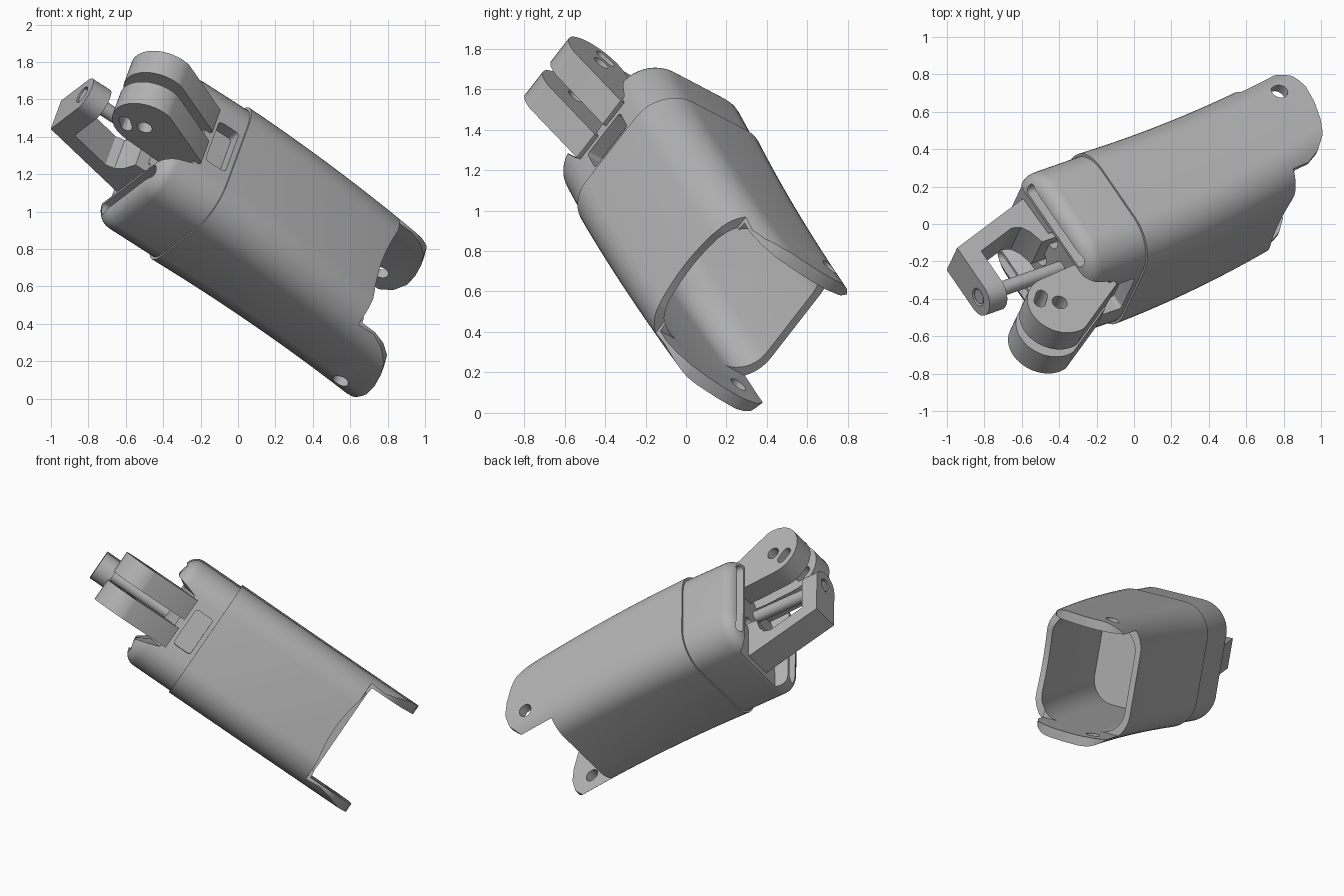
import bpy, bmesh, math
from mathutils import Matrix, Vector

if "Cube" in bpy.data.objects:
    bpy.data.objects.remove(bpy.data.objects["Cube"], do_unlink=True)

# Local frame: x along the housing, y across the lugs, z toward the bulged wall
A = Vector((.808, .283, -.517)).normalized()
B = Vector((.28, .59, .757))
B = (B - A * B.dot(A)).normalized()
C = A.cross(B)
FRAME = Matrix((A, B, C)).transposed().to_4x4()
FRAME.translation = (-.2, -.08, 1.15)

grey = bpy.data.materials.new("plain_grey")
grey.use_nodes = True
grey.diffuse_color = (.45, .45, .45, 1)
grey.node_tree.nodes["Principled BSDF"].inputs["Base Color"].default_value = (.45, .45, .45, 1)


def finish(name, bm):
    bmesh.ops.recalc_face_normals(bm, faces=bm.faces)
    mesh = bpy.data.meshes.new(name)
    bm.to_mesh(mesh)
    bm.free()
    mesh.materials.append(grey)
    ob = bpy.data.objects.new(name, mesh)
    bpy.context.scene.collection.objects.link(ob)
    ob.matrix_world = FRAME
    return ob


def loft(name, rings):
    """Skin closed rings of equal point count and cap both ends."""
    bm = bmesh.new()
    loops = [[bm.verts.new(p) for p in ring] for ring in rings]
    for r, s in zip(loops, loops[1:]):
        for i in range(len(r)):
            j = (i + 1) % len(r)
            bm.faces.new((r[i], r[j], s[j], s[i]))
    bm.faces.new(loops[0])
    bm.faces.new(loops[-1])
    return finish(name, bm)


def prism(name, outline, lo, hi):
    """Extrude an (x, z) outline along y."""
    return loft(name, [[(x, y, z) for x, z in outline] for y in (lo, hi)])


def box(name, x0, x1, y0, y1, z0, z1):
    return prism(name, [(x0, z0), (x1, z0), (x1, z1), (x0, z1)], y0, y1)


def rod(name, start, end, r, n=32):
    start, end = Vector(start), Vector(end)
    axis = (end - start).normalized()
    p = axis.orthogonal().normalized()
    q = axis.cross(p)
    turn = [2 * math.pi * i / n for i in range(n)]
    return loft(name, [[c + r * (p * math.cos(t) + q * math.sin(t)) for t in turn]
                       for c in (start, end)])


def boolean(ob, tool, mode="DIFFERENCE"):
    mod = ob.modifiers.new("cut", "BOOLEAN")
    mod.object, mod.operation, mod.solver = tool, mode, "EXACT"
    bpy.context.view_layer.update()
    mesh = bpy.data.meshes.new_from_object(
        ob.evaluated_get(bpy.context.evaluated_depsgraph_get()))
    ob.modifiers.clear()
    ob.data = mesh
    bpy.data.objects.remove(tool, do_unlink=True)


def section(x, hy, hz, r, z=0, n=10):
    """Rounded rectangle across the housing axis."""
    ring = []
    for k, (sy, sz) in enumerate([(1, 1), (-1, 1), (-1, -1), (1, -1)]):
        for i in range(n + 1):
            t = math.pi / 2 * (k + i / n)
            ring.append((x, sy * (hy - r) + r * math.cos(t), z + sz * (hz - r) + r * math.sin(t)))
    return ring


def shell(name, x0, x1, side=0, top=0, bottom=lambda x: 0, r=.21):
    """Housing skin that bends toward -z, offset inward by wall thicknesses."""
    rings = []
    for i in range(17):
        x = x0 + (x1 - x0) * i / 16
        low = bottom(x)
        rings.append(section(x, .418 - side, .385 - .035 * x - (top + low) / 2, r,
                             -.065 * x * x + (low - top) / 2))
    return loft(name, rings)


# Hollow bent housing with two end lugs
body = shell("housing", 0, 1.5)
boolean(body, shell("cavity", .05, 1.6, .065, .04,
                    lambda x: .035 + .07 * min(1, max(0, (1.1 - x) / .6)), .16))
boolean(body, prism("end_outline", [
    (-.1, .7), (1.05, .7), (1.05, .19), (1.16, .18), (1.24, .14), (1.31, .07), (1.35, -.02),
    (1.38, -.13), (1.39, -.23), (1.365, -.33), (1.3, -.4), (1.23, -.45), (1.15, -.7), (-.1, -.7)],
    -.7, .7), "INTERSECT")
boolean(body, box("end_notch", 1.07, 1.7, -.352, .352, -.8, .8))
# Shallow scallop in the end of the bulged wall
scallop = [(1.07 - .05 * math.cos(math.pi / 2 * y), .33 * y) for y in
           [i / 8 - 1 for i in range(17)]] + [(1.3, .33), (1.3, -.33)]
boolean(body, loft("scallop", [[(x, y, z) for x, y in scallop] for z in (0, .6)]))
boolean(body, rod("lug_holes", (1.235, -.7, -.26), (1.235, .7, -.26), .045))

# Rounded end cap, slightly inset from the housing
fillet = .09
rings = [section(.02, .405, .372, .205)]
for i in range(9):
    t = math.pi / 2 * i / 8
    d = fillet * (1 - math.cos(t))
    rings.append(section(-.29 - fillet * math.sin(t), .405 - d, .372 - d, .205 - d))
cap = loft("end_cap", rings)
# Valley between the two rims, falling toward the bulged wall
boolean(cap, loft("valley", [
    [(-.6, -.26, z), (-.4, -.26, z), (x, -.2, z), (x, .2, z), (-.4, .26, z), (-.6, .26, z)]
    for x, z in ((-.32, -.6), (-.3, .12), (-.21, .4), (-.21, .6))]))
for s in (-1, 1):
    boolean(cap, loft("slot", [[(x, s * .3 + y, z) for _, y, z in section(0, .035, .28, .033)]
                               for x in (-.6, -.22)]))
boolean(cap, loft("window", [[(-.095 + x, y, z) for _, y, x in section(0, .135, .065, .02)]
                             for z in (.29, .6)]))
for y, z in ((-.09, -.05), (.09, -.03)):
    boolean(cap, rod("cap_hole", (-.5, y, z), (-.22, y, z), .045))

# Pair of clevis arms with a round and an elongated hole
arc = [math.radians(75 + 190 * i / 24) for i in range(25)]
arm_outline = [(-.56 + .185 * math.cos(t), .4 + .185 * math.sin(t)) for t in arc]
arm_outline += [(-.36, .2), (-.24, .2), (-.185, .3), (-.185, .395)]
arms = []
for side, s in (("left", 1), ("right", -1)):
    arm = prism("clevis_arm_" + side, arm_outline, s * .033, s * .185)
    boolean(arm, rod("pin_hole", (-.555, -.5, .385), (-.555, .5, .385), .042))
    long_hole = []
    for k in (1, -1):
        for i in range(13):
            t = math.pi * i / 12 + (-.75 if k == 1 else .25) * math.pi
            long_hole.append((-.642 + .018 * k + .032 * math.cos(t),
                              .325 - .018 * k + .032 * math.sin(t)))
    boolean(arm, prism("long_hole", long_hole, -.5, .5))
    arms.append(arm)

# Bracket with a slanted leg that carries the screw in a rounded head
bracket = prism("screw_bracket", [
    (-.2, -.34), (-.33, -.32), (-.845, -.175), (-.845, .1), (-.728, .1),
    (-.728, -.11), (-.48, -.18), (-.43, -.165), (-.395, -.12), (-.37, -.04), (-.2, -.04)],
    -.1, .1)
boolean(bracket, rod("head", (-.845, 0, .1), (-.728, 0, .1), .1), "UNION")
boolean(bracket, rod("screw_hole", (-.9, 0, .095), (-.7, 0, .095), .05))
screw = rod("screw", (-.84, 0, .095), (-.25, 0, .095), .04)

for ob in [body, cap, bracket, screw] + arms:
    bpy.ops.object.select_all(action="DESELECT")
    ob.select_set(True)
    bpy.context.view_layer.objects.active = ob
    bpy.ops.object.shade_smooth_by_angle(angle=math.radians(32))
